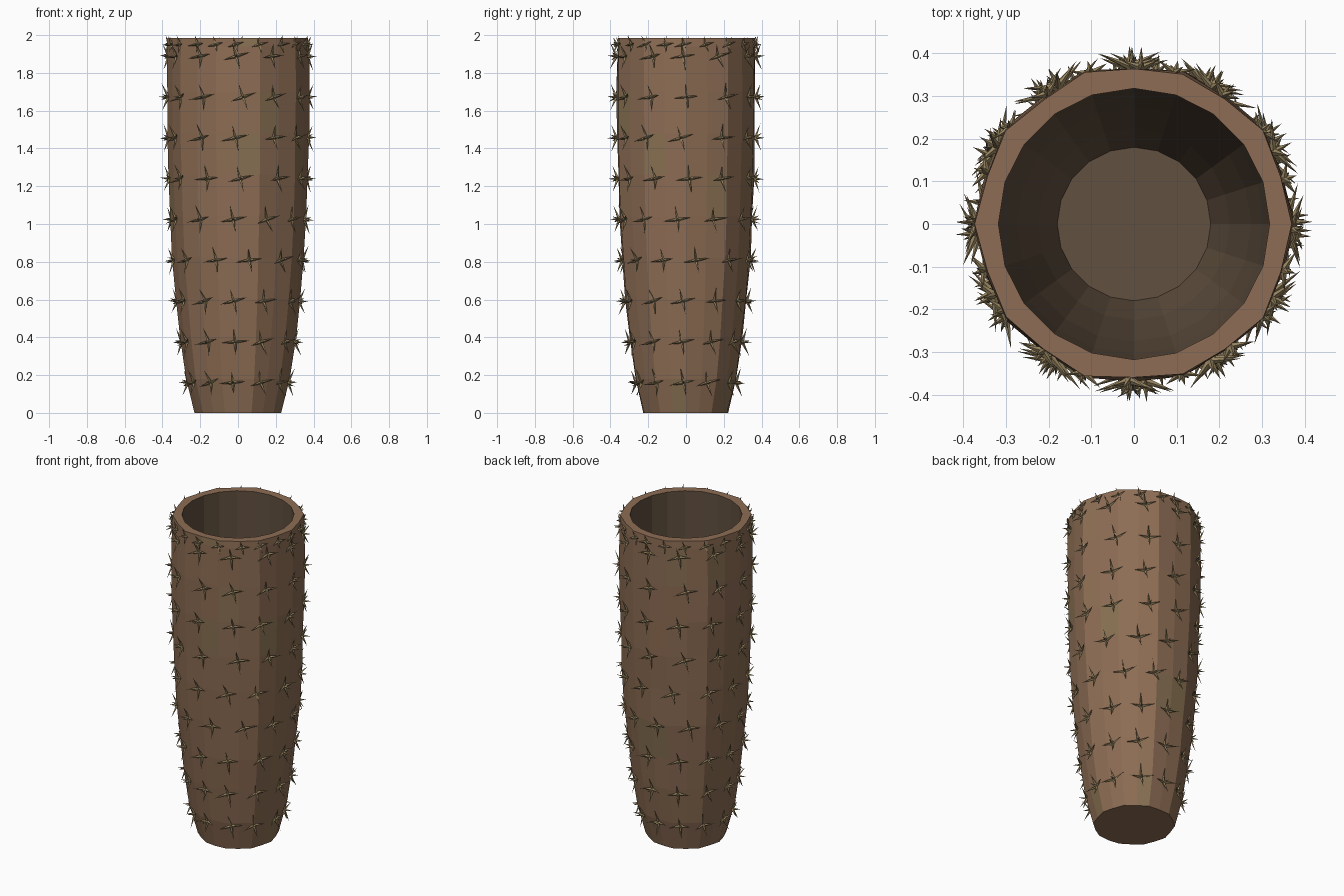
import bpy, bmesh, math, random
from mathutils import Vector, Matrix

if "Cube" in bpy.data.objects:
    bpy.data.objects.remove(bpy.data.objects["Cube"])

random.seed(4)
N = 20
# (height, outer radius)
PROFILE = [(0, .23), (.18, .275), (.4, .308), (.6, .33), (.82, .35), (1.04, .362), (1.26, .37),
           (1.48, .375), (1.7, .377), (1.94, .374)]


def material(name, rgb):
    m = bpy.data.materials.new(name)
    m.diffuse_color = (*rgb, 1)
    m.use_nodes = True
    m.node_tree.nodes["Principled BSDF"].inputs["Base Color"].default_value = m.diffuse_color
    return m


BARK = material("brown bark", (.27, .155, .09))
MOSS = material("olive bark", (.25, .165, .085))
INNER = material("dark inside", (.12, .08, .05))
SPINE = material("straw spine", (.32, .24, .12))


def radius(z):
    for (z0, r0), (z1, r1) in zip(PROFILE, PROFILE[1:]):
        if z <= z1:
            return r0 + (r1 - r0) * (z - z0) / (z1 - z0)
    return PROFILE[-1][1]


def ring(bm, z, r, lobed):
    vs = []
    for i in range(N):
        a = math.tau * i / N
        k = r
        if lobed:
            k = r * (1 if i % 2 == 0 else .973) + random.uniform(-.003, .003)
        vs.append(bm.verts.new((k * math.cos(a), k * math.sin(a), z)))
    return vs


def bridge(bm, a, b, mat):
    for i in range(N):
        j = (i + 1) % N
        f = bm.faces.new((a[i], a[j], b[j], b[i]))
        f.material_index = mat
        if mat == 0 and random.random() < .07:
            f.material_index = 1


def finish(bm, name, mats):
    me = bpy.data.meshes.new(name)
    bm.to_mesh(me)
    bm.free()
    for m in mats:
        me.materials.append(m)
    ob = bpy.data.objects.new(name, me)
    bpy.context.collection.objects.link(ob)
    return ob


# Hollow trunk: outer wall, flat rim, inner wall, floor
bm = bmesh.new()
outer = [ring(bm, z, r, True) for z, r in PROFILE + [(1.985, .372)]]
inner = [ring(bm, z, r, False) for z, r in
         [(1.985, .318), (1.48, .318), (1.04, .305), (.6, .275), (.25, .225), (.06, .18)]]
bottom = bm.faces.new(outer[0][::-1])
for a, b in zip(outer, outer[1:]):
    bridge(bm, a, b, 0)
bridge(bm, outer[-1], inner[0], 0)
for a, b in zip(inner, inner[1:]):
    bridge(bm, a, b, 2)
bm.faces.new(inner[-1]).material_index = 2
finish(bm, "hollow_trunk", [BARK, MOSS, INNER])

# Spine clusters: four spread prongs and one pointing outwards
bm = bmesh.new()


def prong(base, direction, length, thick):
    m = Matrix.Translation(base + direction * length / 2) @ direction.to_track_quat('Z', 'Y').to_matrix().to_4x4()
    bmesh.ops.create_cone(bm, cap_ends=True, segments=4, radius1=thick, radius2=0, depth=length, matrix=m)


def cluster(angle, z, size):
    out = Vector((math.cos(angle), math.sin(angle), 0))
    side = Vector((-out.y, out.x, 0))
    base = out * (radius(z) * .98) + Vector((0, 0, z))
    twist = math.radians(random.uniform(4, 20))
    for k in range(4):
        t = twist + k * math.pi / 2
        d = side * math.cos(t) + Vector((0, 0, math.sin(t))) + out * random.uniform(.3, .5)
        prong(base, d.normalized(), size * random.uniform(.95, 1.2), .009)
    prong(base, (out + Vector((0, 0, random.uniform(-.1, .1)))).normalized(), size * .68, .009)


OFFSETS = [-4, -3, -4, 9, -6, 3, -2, 3, -1]
for row, off in enumerate(OFFSETS):
    for i in range(12):
        a = -90 + i * 30 + off + random.uniform(-3, 3)
        cluster(math.radians(a), .16 + row * .216, .073)
# Denser row around the rim
for i in range(20):
    cluster(math.radians(-90 + i * 18 + random.uniform(-3, 3)), 1.95, .046)
finish(bm, "spine_clusters", [SPINE])
